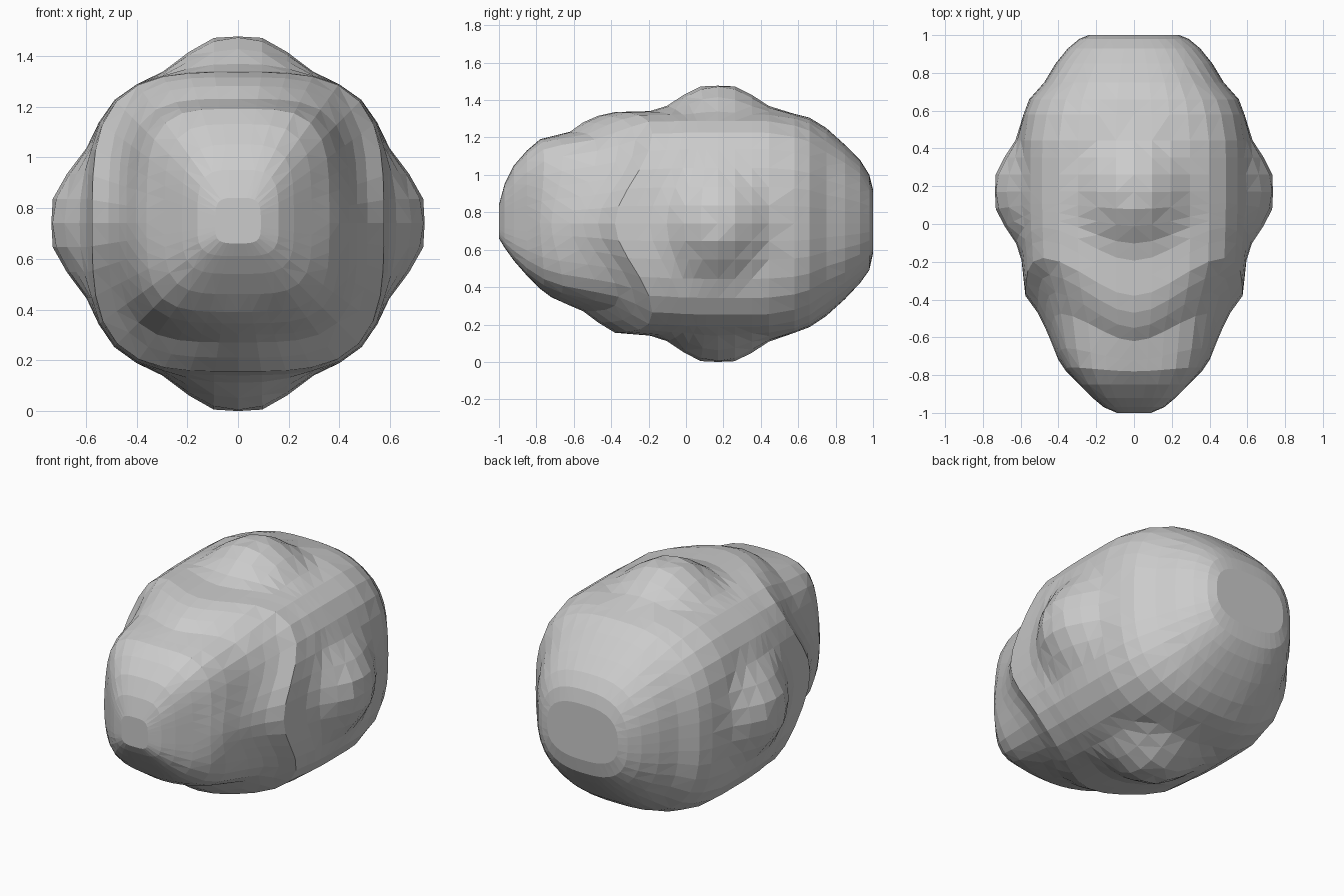
import bpy, bmesh, math

if "Cube" in bpy.data.objects:
    bpy.data.objects.remove(bpy.data.objects["Cube"])

# Body profile along its length: y, half width, top z, bottom z
PROFILE = [
    (-1.00, 0.09, 0.84, 0.66), (-0.97, 0.16, 0.95, 0.61), (-0.92, 0.22, 1.05, 0.54),
    (-0.85, 0.29, 1.13, 0.46), (-0.78, 0.36, 1.19, 0.39), (-0.72, 0.40, 1.205, 0.345),
    (-0.62, 0.44, 1.23, 0.30), (-0.55, 0.47, 1.28, 0.27), (-0.47, 0.51, 1.315, 0.21),
    (-0.38, 0.575, 1.335, 0.155), (-0.20, 0.595, 1.34, 0.14), (0.10, 0.60, 1.34, 0.135),
    (0.50, 0.60, 1.34, 0.135), (0.58, 0.585, 1.325, 0.155), (0.66, 0.555, 1.305, 0.185),
    (0.75, 0.475, 1.25, 0.245), (0.85, 0.415, 1.16, 0.335), (0.93, 0.35, 1.08, 0.42),
    (0.98, 0.29, 1.00, 0.49), (1.00, 0.24, 0.92, 0.58)]
MID_Z, BUMP_Y = 0.74, 0.17
SEGMENTS = 40


def section(y):
    for a, b in zip(PROFILE, PROFILE[1:]):
        if y <= b[0]:
            t = (y - a[0]) / (b[0] - a[0])
            return [p + (q - p) * t for p, q in zip(a[1:], b[1:])]
    return PROFILE[-1][1:]


def smooth(t):
    t = max(0.0, min(1.0, t))
    return t * t * (3 - 2 * t)


def body_point(y, angle):
    c, s = math.cos(angle), math.sin(angle)
    w, top, bottom = section(y)
    h = top - MID_Z if s >= 0 else MID_Z - bottom
    # squarer nose, rounder back
    n = 4.0 - 0.7 * smooth((y + 0.7) / 0.5) - 0.6 * smooth((y - 0.35) / 0.4)
    r = ((abs(c) / w) ** n + (abs(s) / h) ** n) ** (-1 / n)
    # the step behind the nose sweeps back at the four corners
    sweep = 0.2 * math.sin(2 * angle) ** 2 * smooth((y + 0.85) / 0.35) * smooth((0.2 - y) / 0.5)
    return r * c, y + sweep, MID_Z + r * s


def bump(u, v):
    return 0.136 * smooth(1.2 * (1 - math.hypot(u, v) / 0.36))


def add_bumps(p):
    # low rounded domes on the left, right, top and bottom
    x, y, z = p
    side, cap = bump(y - BUMP_Y, z - MID_Z), bump(x, y - BUMP_Y)
    if abs(x) > 0.4:
        x += math.copysign(side, x)
    if abs(z - MID_Z) > 0.4:
        z += math.copysign(cap, z - MID_Z)
    return x, y, z


# Faceted body lofted front to back
levels = sorted([p[0] for p in PROFILE if p[0] < -0.3 or p[0] > 0.53]
                + [-0.285 + 0.091 * i for i in range(9)])
bm = bmesh.new()
rings = [[bm.verts.new(add_bumps(body_point(y, 2 * math.pi * i / SEGMENTS)))
          for i in range(SEGMENTS)] for y in levels]
for a, b in zip(rings, rings[1:]):
    for i in range(SEGMENTS):
        j = (i + 1) % SEGMENTS
        bm.faces.new((a[i], a[j], b[j], b[i]))
for ring in (rings[0], rings[-1]):
    centre = bm.verts.new((0, ring[0].co.y, MID_Z))
    for i in range(SEGMENTS):
        bm.faces.new((ring[i], ring[(i + 1) % SEGMENTS], centre))

low = min(v.co.z for v in bm.verts)
for v in bm.verts:
    v.co.z -= low
bmesh.ops.triangulate(bm, faces=bm.faces[:])
bmesh.ops.recalc_face_normals(bm, faces=bm.faces[:])
mesh = bpy.data.meshes.new("boulder_body")
bm.to_mesh(mesh)
bm.free()
body = bpy.data.objects.new("boulder_body", mesh)
bpy.context.collection.objects.link(body)
